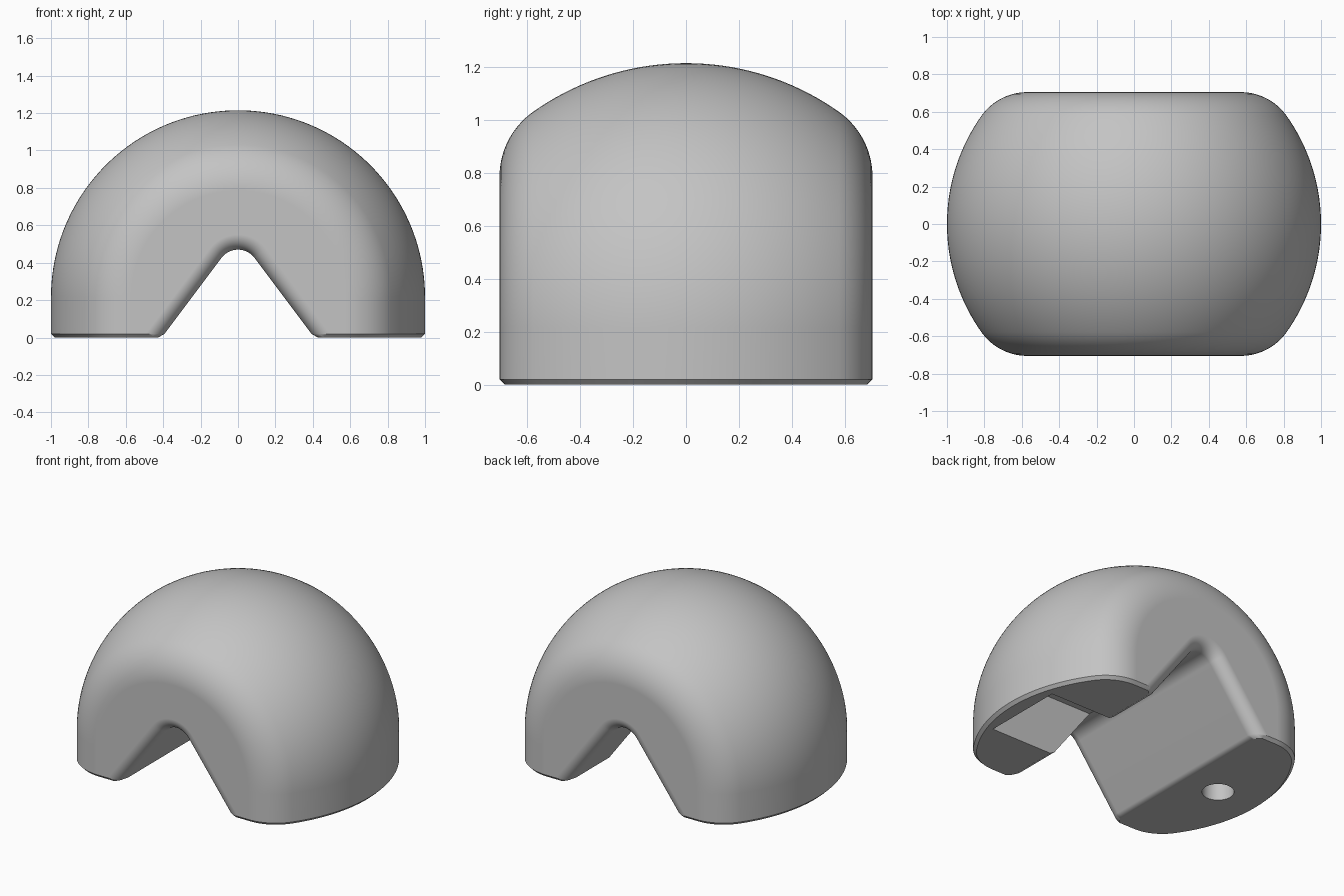
import bpy, bmesh, math

if "Cube" in bpy.data.objects:
    bpy.data.objects.remove(bpy.data.objects["Cube"])

HALF = 0.705       # half depth between the flat faces
DOME_Z = 0.215     # centre height of the dome
FILLET = 0.3       # rounding between dome and flat faces
CHAMFER = 0.02     # bevel around the underside
EDGE = 0.08        # rounding along the mouth of the notch

grey = bpy.data.materials.new("plain_grey")
grey.use_nodes = True
grey.diffuse_color = (0.55, 0.55, 0.55, 1)
bsdf = next(n for n in grey.node_tree.nodes if n.type == "BSDF_PRINCIPLED")
bsdf.inputs["Base Color"].default_value = grey.diffuse_color
bsdf.inputs["Roughness"].default_value = 0.6


def make_object(name, bm):
    bmesh.ops.recalc_face_normals(bm, faces=bm.faces)
    mesh = bpy.data.meshes.new(name)
    bm.to_mesh(mesh)
    bm.free()
    mesh.materials.append(grey)
    obj = bpy.data.objects.new(name, mesh)
    bpy.context.collection.objects.link(obj)
    return obj


def loft(bm, rings):
    """Skin open rows of points; returns the rows of vertices."""
    rows = [[bm.verts.new(p) for p in ring] for ring in rings]
    for a, b in zip(rows, rows[1:]):
        for i in range(len(a) - 1):
            bm.faces.new((a[i], a[i + 1], b[i + 1], b[i]))
    return rows


def body_profile(inset=0.0):
    """Radius and depth: fillet, dome arc, fillet."""
    cy = HALF - FILLET
    cx = math.sqrt((1 - FILLET) ** 2 - cy ** 2)
    join = math.atan2(cy, cx)

    def arc(x, y, r, a, b, n):
        return [(x + r * math.cos(a + (b - a) * i / n),
                 y + r * math.sin(a + (b - a) * i / n)) for i in range(n + 1)]

    small = FILLET - inset
    return (arc(cx, cy, small, math.pi / 2, join, 14)
            + arc(0, 0, 1 - inset, join, -join, 36)[1:-1]
            + arc(cx, -cy, small, -join, -math.pi / 2, 14))


# Body: the profile swept up one leg, over the dome and down the other leg
outer, inner = body_profile(), body_profile(CHAMFER)
rings = [[(r, y, 0) for r, y in inner], [(r, y, CHAMFER) for r, y in outer]]
STEPS = 80
for k in range(STEPS + 1):
    t = math.pi * k / STEPS
    rings.append([(r * math.cos(t), y, DOME_Z + r * math.sin(t)) for r, y in outer])
rings.append([(-r, y, CHAMFER) for r, y in outer])
rings.append([(-r, y, 0) for r, y in inner])
bm = bmesh.new()
rows = loft(bm, rings)
for end in (0, -1):
    bm.faces.new([row[end] for row in rows[1:-1]])
    bm.faces.new((rows[0][end], rows[1][end], rows[-2][end], rows[-1][end]))
bm.faces.new(rows[0] + rows[-1][::-1])
body = make_object("arched_body", bm)


# Notch: a round-topped V that flares out at both flat faces
def notch_outline(y, grow):
    r, cz, slope = 0.11 + grow, 0.36, 0.75
    a0 = math.atan(slope)
    cap = [(r * math.cos(a), cz + r * math.sin(a))
           for a in (a0 + (math.pi / 2 - a0) * i / 10 for i in range(11))]
    x, z = cap[0]
    foot = x + (z - CHAMFER) * slope
    side = [(foot + 0.07, -CHAMFER), (foot, CHAMFER)] + cap
    return [(px, y, pz) for px, pz in side] + [(-px, y, pz) for px, pz in side[-2::-1]]


flare = []
for i in range(11):
    a = math.pi / 2 * i / 10
    flare.append((HALF - EDGE + EDGE * math.sin(a), EDGE * (1 - math.cos(a))))
flare.append((HALF + 0.1, EDGE))
stations = [(-y, g) for y, g in reversed(flare)] + flare
bm = bmesh.new()
rows = loft(bm, [notch_outline(y, g) for y, g in stations])
for row in (rows[0], rows[-1]):
    bm.faces.new(row)
for a, b in zip(rows, rows[1:]):
    bm.faces.new((a[0], b[0], b[-1], a[-1]))
notch = make_object("notch_cutter", bm)

# Pocket in the left leg, open to the notch and the underside
bm = bmesh.new()
bmesh.ops.create_cube(bm, size=1)
bmesh.ops.scale(bm, vec=(0.83, 0.57, 0.5), verts=bm.verts)
bmesh.ops.translate(bm, vec=(0.475, -0.015, 0.15), verts=bm.verts)
pocket = make_object("pocket_cutter", bm)

# Round blind hole in the right leg
bm = bmesh.new()
bmesh.ops.create_cone(bm, cap_ends=True, segments=48, radius1=0.1, radius2=0.1, depth=0.6)
bmesh.ops.translate(bm, vec=(-0.68, 0, 0), verts=bm.verts)
hole = make_object("hole_cutter", bm)

# Cut the openings
bpy.context.view_layer.objects.active = body
body.select_set(True)
for cutter in (notch, pocket, hole):
    cutter.hide_render = True
    mod = body.modifiers.new("cut", "BOOLEAN")
    mod.operation = "DIFFERENCE"
    mod.solver = "EXACT"
    mod.object = cutter
    bpy.ops.object.modifier_apply(modifier=mod.name)
    bpy.data.objects.remove(cutter)

# Smooth shading with sharp rims
bpy.ops.object.shade_smooth_by_angle(angle=math.radians(30))
weighted = body.modifiers.new("even_shading", "WEIGHTED_NORMAL")
weighted.keep_sharp = True
